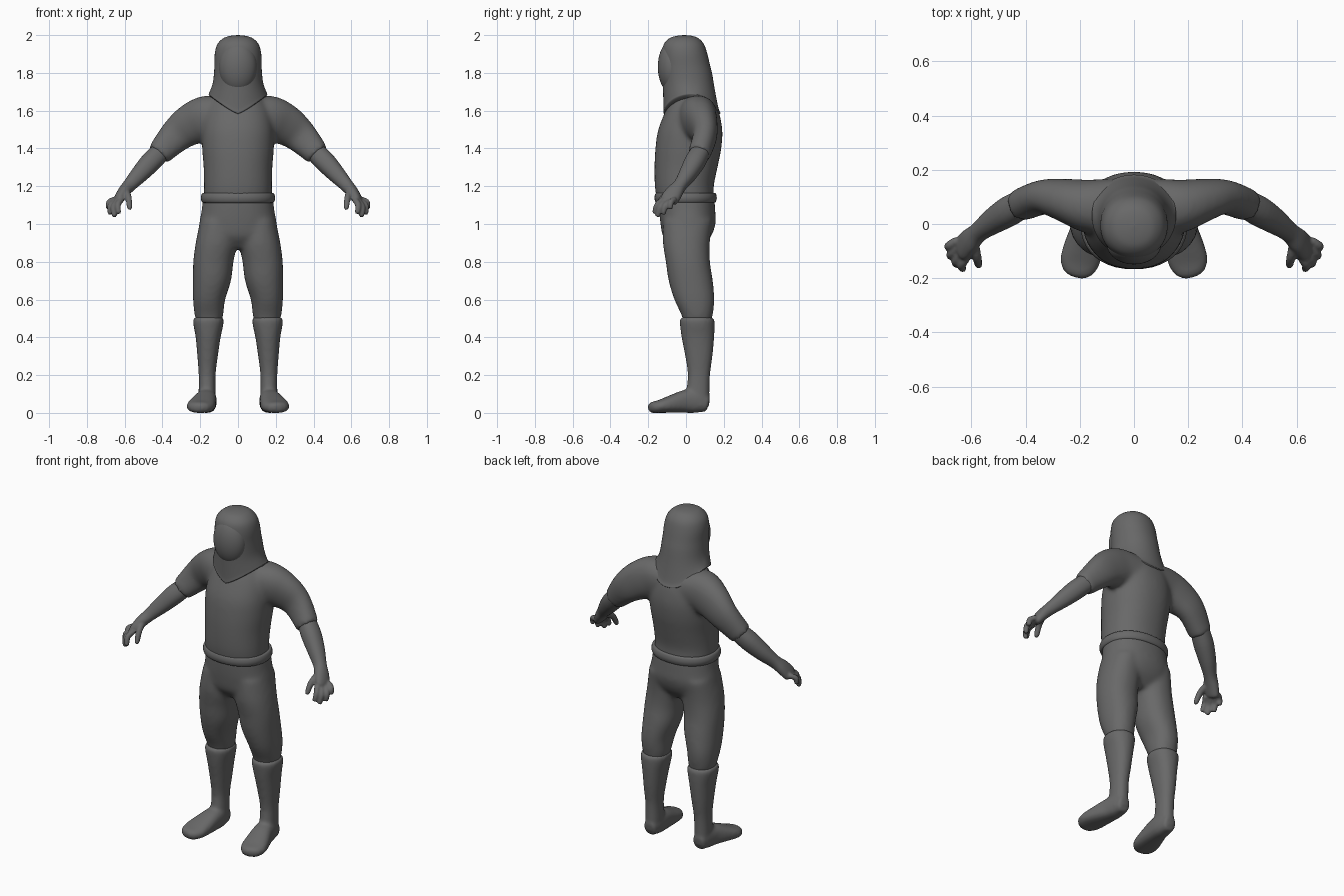
import bpy, bmesh, math
from mathutils import Vector

if "Cube" in bpy.data.objects:
    bpy.data.objects.remove(bpy.data.objects["Cube"])

grey = bpy.data.materials.new("dark_grey")
grey.use_nodes = True
GREY = (0.14, 0.14, 0.14, 1)
grey.diffuse_color = GREY
grey.node_tree.nodes["Principled BSDF"].inputs["Base Color"].default_value = GREY


def smooth_rows(rows, steps=4):
    """Catmull-Rom interpolation of rows of numbers."""
    out = []
    for i in range(len(rows) - 1):
        p = rows[max(i - 1, 0)], rows[i], rows[i + 1], rows[min(i + 2, len(rows) - 1)]
        for k in range(steps):
            t = k / steps
            out.append([0.5 * (2 * b + (c - a) * t + (2 * a - 5 * b + 4 * c - d) * t * t
                               + (3 * b - a - 3 * c + d) * t ** 3)
                        for a, b, c, d in zip(*p)])
    return out + [list(rows[-1])]


def loft(bm, rings, power=2.2, n=40, caps=True):
    """Skin rings given as (centre, side vector, up vector)."""
    loops = []
    for c, a, b in rings:
        loop = []
        for i in range(n):
            t = math.tau * i / n
            ct, st = math.cos(t), math.sin(t)
            u = math.copysign(abs(ct) ** (2 / power), ct)
            v = math.copysign(abs(st) ** (2 / power), st)
            loop.append(bm.verts.new(c + a * u + b * v))
        loops.append(loop)
    for p, q in zip(loops, loops[1:]):
        for i in range(n):
            j = (i + 1) % n
            bm.faces.new((p[i], p[j], q[j], q[i]))
    if caps:
        bm.faces.new(loops[0])
        bm.faces.new(loops[-1])
    return loops


def column(bm, rows, side=1, **kw):
    """Upright form from rows of z, x min, x max, y min, y max."""
    rings = [(Vector((side * (x0 + x1) / 2, (y0 + y1) / 2, z)),
              Vector(((x1 - x0) / 2, 0, 0)), Vector((0, (y1 - y0) / 2, 0)))
             for z, x0, x1, y0, y1 in smooth_rows(rows)]
    return loft(bm, rings, **kw)


def wide(rows):
    """Rows symmetric in x: z, half width, y min, y max."""
    return [(z, -x, x, y0, y1) for z, x, y0, y1 in rows]


def tube(bm, pts, side=1, hint=(0, 1, 0), **kw):
    """Limb along points x, y, z, radius along the hint, other radius."""
    pts = smooth_rows(pts)
    pos = [Vector((side * p[0], p[1], p[2])) for p in pts]
    rings = []
    for i, p in enumerate(pts):
        t = (pos[min(i + 1, len(pos) - 1)] - pos[max(i - 1, 0)]).normalized()
        a = Vector(hint)
        a = (a - t * a.dot(t)).normalized()
        rings.append((pos[i], a * p[3], t.cross(a) * p[4]))
    loft(bm, rings, **kw)


def finish(bm, name, voxel=0, relax=0):
    bmesh.ops.recalc_face_normals(bm, faces=bm.faces)
    mesh = bpy.data.meshes.new(name)
    bm.to_mesh(mesh)
    bm.free()
    mesh.materials.append(grey)
    mesh.shade_smooth()
    ob = bpy.data.objects.new(name, mesh)
    bpy.context.collection.objects.link(ob)
    if voxel:
        mod = ob.modifiers.new("blend", "REMESH")
        mod.mode, mod.voxel_size, mod.use_smooth_shade = "VOXEL", voxel, True
        mod = ob.modifiers.new("relax", "SMOOTH")
        mod.factor, mod.iterations = 0.5, relax
    return ob


# Tunic: torso with short sleeves
bm = bmesh.new()
column(bm, wide([(1.13, .18, -.155, .15), (1.2, .18, -.165, .147), (1.3, .182, -.167, .167),
                 (1.4, .19, -.162, .187), (1.5, .19, -.147, .192), (1.6, .17, -.108, .172),
                 (1.68, .12, -.07, .13), (1.74, .08, -.04, .08)]))
for s in (1, -1):
    tube(bm, [(.05, .06, 1.57, .11, .1), (.16, .065, 1.56, .1, .12), (.25, .088, 1.525, .08, .11),
              (.33, .1, 1.465, .064, .09), (.422, .068, 1.367, .06, .065)], s)
finish(bm, "tunic", .012, 10)

# Trousers: pelvis and two legs
bm = bmesh.new()
column(bm, wide([(1.14, .185, -.145, .15), (1.07, .193, -.142, .155), (1.0, .205, -.135, .156),
                 (.93, .2, -.12, .13), (.87, .13, -.07, .08)]))
for s in (1, -1):
    column(bm, [(1.02, .01, .2, -.12, .14), (.9, .006, .224, -.122, .126), (.8, .024, .237, -.107, .127),
                (.7, .037, .239, -.092, .142), (.6, .068, .238, -.062, .15),
                (.52, .078, .23, -.025, .142), (.47, .09, .215, -.01, .13)], s)
finish(bm, "trousers", .012, 10)

# Boots: shaft and foot, toes turned out a little
for s, name in ((1, "left_boot"), (-1, "right_boot")):
    bm = bmesh.new()
    column(bm, [(.507, .09, .225, -.018, .135), (.495, .076, .237, -.032, .149),
                (.46, .079, .235, -.031, .151), (.4, .092, .224, -.023, .149), (.3, .107, .215, -.004, .14),
                (.2, .119, .208, .01, .127), (.1, .119, .209, 0, .124), (.04, .122, .212, 0, .125)], s)
    tube(bm, [(.165, .118, .045, .035, .04), (.165, .06, .06, .05, .06), (.17, 0, .061, .057, .061),
              (.187, -.08, .046, .07, .046), (.2, -.14, .034, .073, .034),
              (.207, -.182, .028, .052, .028), (.21, -.198, .026, .02, .015)],
         s, hint=(1, 0, 0), power=2.5)
    finish(bm, name, .01, 5)

# Forearms with hands
FINGERS = [((.615, -.12, 1.13), (.632, -.166, 1.06)), ((.638, -.108, 1.12), (.654, -.15, 1.043)),
           ((.652, -.085, 1.12), (.676, -.12, 1.055)), ((.655, -.06, 1.13), (.686, -.084, 1.083))]
for s, name in ((1, "left_forearm"), (-1, "right_forearm")):
    bm = bmesh.new()
    tube(bm, [(.405, .08, 1.385, .05, .052), (.46, .048, 1.33, .055, .055), (.52, .01, 1.265, .047, .047),
              (.573, -.03, 1.207, .036, .036), (.605, -.06, 1.17, .045, .032),
              (.632, -.088, 1.13, .048, .025), (.64, -.096, 1.115, .035, .016)], s)
    for base, tip in FINGERS:
        b, t = Vector(base), Vector(tip)
        bend = (b + t) / 2 + Vector((.012, -.008, .008))
        tube(bm, [(*b, .015, .015), (*bend, .016, .016), (*t, .013, .013),
                  (*(t + (t - bend) * .12), .006, .006)], s, n=16)
    tube(bm, [(.592, -.075, 1.17, .02, .02), (.58, -.122, 1.14, .017, .017),
              (.574, -.15, 1.09, .014, .014), (.575, -.155, 1.075, .007, .007)], s, n=16)
    finish(bm, name, .006, 4)

# Belt: rounded band around the waist
bm = bmesh.new()
column(bm, wide([(1.112, .175, -.145, .142), (1.115, .19, -.16, .156), (1.138, .197, -.167, .163),
                 (1.162, .19, -.161, .157), (1.165, .175, -.146, .143)]))
finish(bm, "belt")

# Hood: hem dips to a point in front and a round tail behind
bm = bmesh.new()
loops = column(bm, wide([(2.0, .004, -.012, -.004), (1.995, .045, -.055, .037), (1.982, .08, -.09, .068),
                         (1.95, .11, -.118, .096), (1.9, .123, -.127, .113), (1.83, .125, -.127, .13),
                         (1.76, .132, -.122, .15), (1.7, .151, -.119, .172), (1.685, .154, -.119, .182),
                         (1.681, .135, -.1, .16)]), power=2.1, n=64, caps=False)
bm.faces.new(loops[0])
for loop in loops:
    for v in loop:
        w = min(max((1.8 - v.co.z) / .115, 0), 1)
        across = min(abs(v.co.x) / .154, 1)
        drop = .1 * (1 - across ** 1.2) if v.co.y < .03 else .1 * (1 - across ** 2.5)
        v.co.z -= w * drop
finish(bm, "hood")

# Face: smooth oval filling the hood opening
bm = bmesh.new()
bmesh.ops.create_uvsphere(bm, u_segments=48, v_segments=32, radius=1)
bmesh.ops.scale(bm, vec=(.101, .076, .14), verts=bm.verts)
bmesh.ops.translate(bm, vec=(0, -.073, 1.832), verts=bm.verts)
finish(bm, "face")
